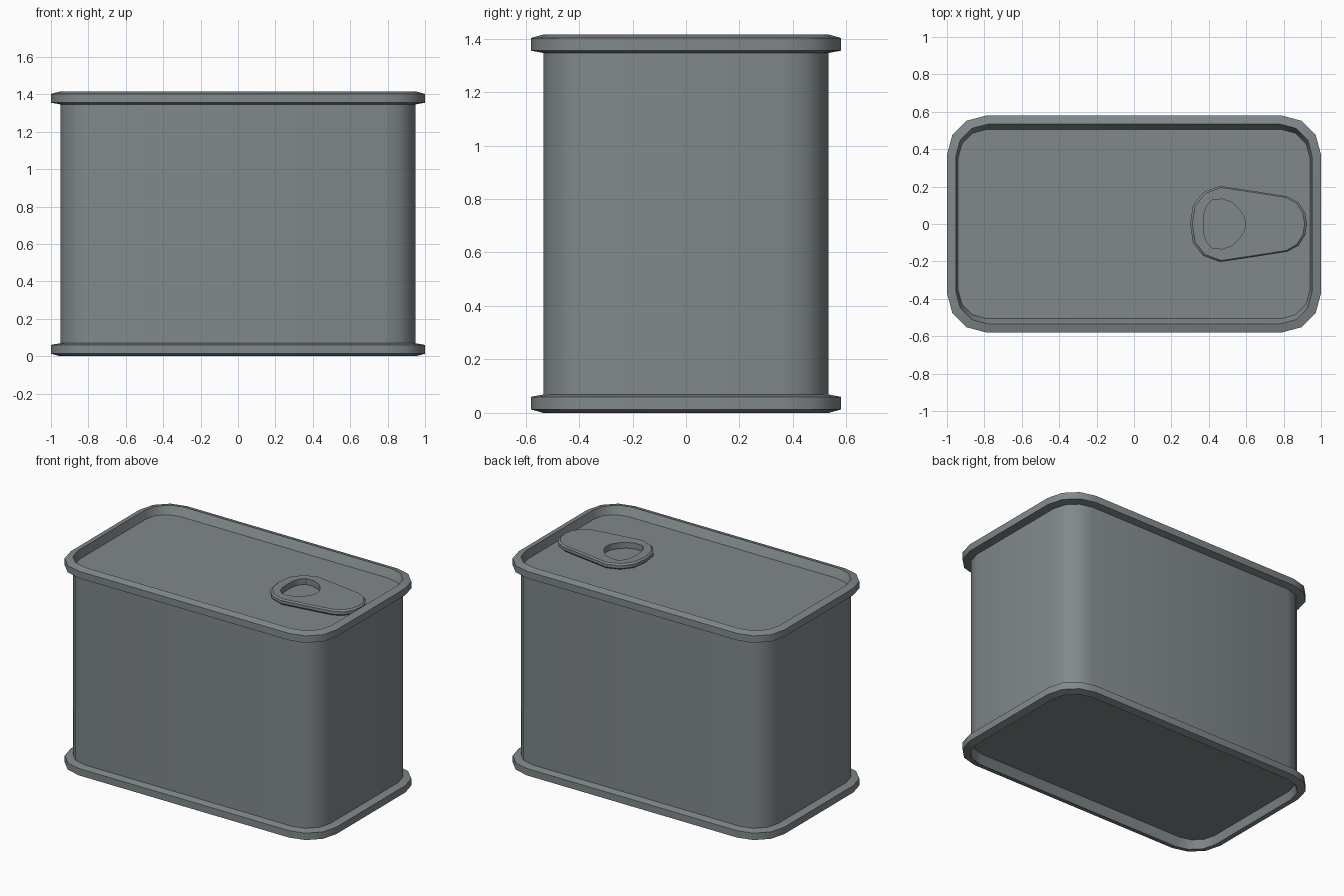
import bpy, bmesh, math

if "Cube" in bpy.data.objects:
    bpy.data.objects.remove(bpy.data.objects["Cube"])

metal = bpy.data.materials.new("tin grey")
metal.diffuse_color = (0.22, 0.25, 0.26, 1)
metal.use_nodes = True
metal.node_tree.nodes["Principled BSDF"].inputs["Base Color"].default_value = metal.diffuse_color


def rounded_rect(hx, hy, r, seg=3):
    """Counter-clockwise outline with chunky rounded corners."""
    pts = []
    for k, (sx, sy) in enumerate([(1, 1), (-1, 1), (-1, -1), (1, -1)]):
        for i in range(seg + 1):
            a = math.radians(90 * (k + i / seg))
            pts.append((sx * (hx - r) + r * math.cos(a), sy * (hy - r) + r * math.sin(a)))
    return pts


def bridge(bm, a, b):
    n = len(a)
    for i in range(n):
        bm.faces.new((a[i], a[(i + 1) % n], b[(i + 1) % n], b[i]))


def finish(name, bm, angle=42):
    bmesh.ops.recalc_face_normals(bm, faces=bm.faces)
    me = bpy.data.meshes.new(name)
    bm.to_mesh(me)
    bm.free()
    ob = bpy.data.objects.new(name, me)
    bpy.context.collection.objects.link(ob)
    me.materials.append(metal)
    bpy.ops.object.select_all(action='DESELECT')
    ob.select_set(True)
    bpy.context.view_layer.objects.active = ob
    bpy.ops.object.shade_smooth_by_angle(angle=math.radians(angle))
    return ob


# Can: rings of (half x, half y, corner radius, z) from recessed base to recessed lid
H = 1.415
lower = [(0.94, 0.505, 0.15, 0.055), (0.953, 0.535, 0.175, 0.0), (1.0, 0.58, 0.21, 0.013),
         (1.0, 0.58, 0.21, 0.06), (0.95, 0.533, 0.17, 0.069)]
profile = lower + [(x, y, r, H - z) for x, y, r, z in reversed(lower)]
bm = bmesh.new()
rings = [[bm.verts.new((x, y, z)) for x, y in rounded_rect(hx, hy, r)] for hx, hy, r, z in profile]
for a, b in zip(rings, rings[1:]):
    bridge(bm, a, b)
bm.faces.new(rings[0])
bm.faces.new(rings[-1])
finish("can_body", bm, 35)

# Pull tab: upper half outlines (right to left), mirrored across y
outer_half = [(0.925, 0), (0.915, 0.06), (0.88, 0.115), (0.82, 0.148), (0.64, 0.176),
              (0.46, 0.203), (0.37, 0.17), (0.315, 0.1), (0.3, 0)]
hole_half = [(0.597, 0), (0.59, 0.035), (0.565, 0.075), (0.525, 0.115), (0.47, 0.133),
             (0.42, 0.13), (0.39, 0.1), (0.375, 0.055), (0.373, 0)]


def mirrored(half):
    return half + [(x, -y) for x, y in reversed(half[1:-1])]


def tab_ring(bm, pts, z, s=1.0):
    cx = 0.61
    return [bm.verts.new((cx + (x - cx) * s, y * s, z)) for x, y in pts]


outer, hole = mirrored(outer_half), mirrored(hole_half)
bm = bmesh.new()
loop = [tab_ring(bm, hole, 1.365), tab_ring(bm, outer, 1.365, 0.96), tab_ring(bm, outer, 1.375),
        tab_ring(bm, outer, 1.395), tab_ring(bm, outer, 1.405, 0.96), tab_ring(bm, hole, 1.405)]
for a, b in zip(loop, loop[1:] + loop[:1]):
    bridge(bm, a, b)
finish("pull_tab", bm, 35)
